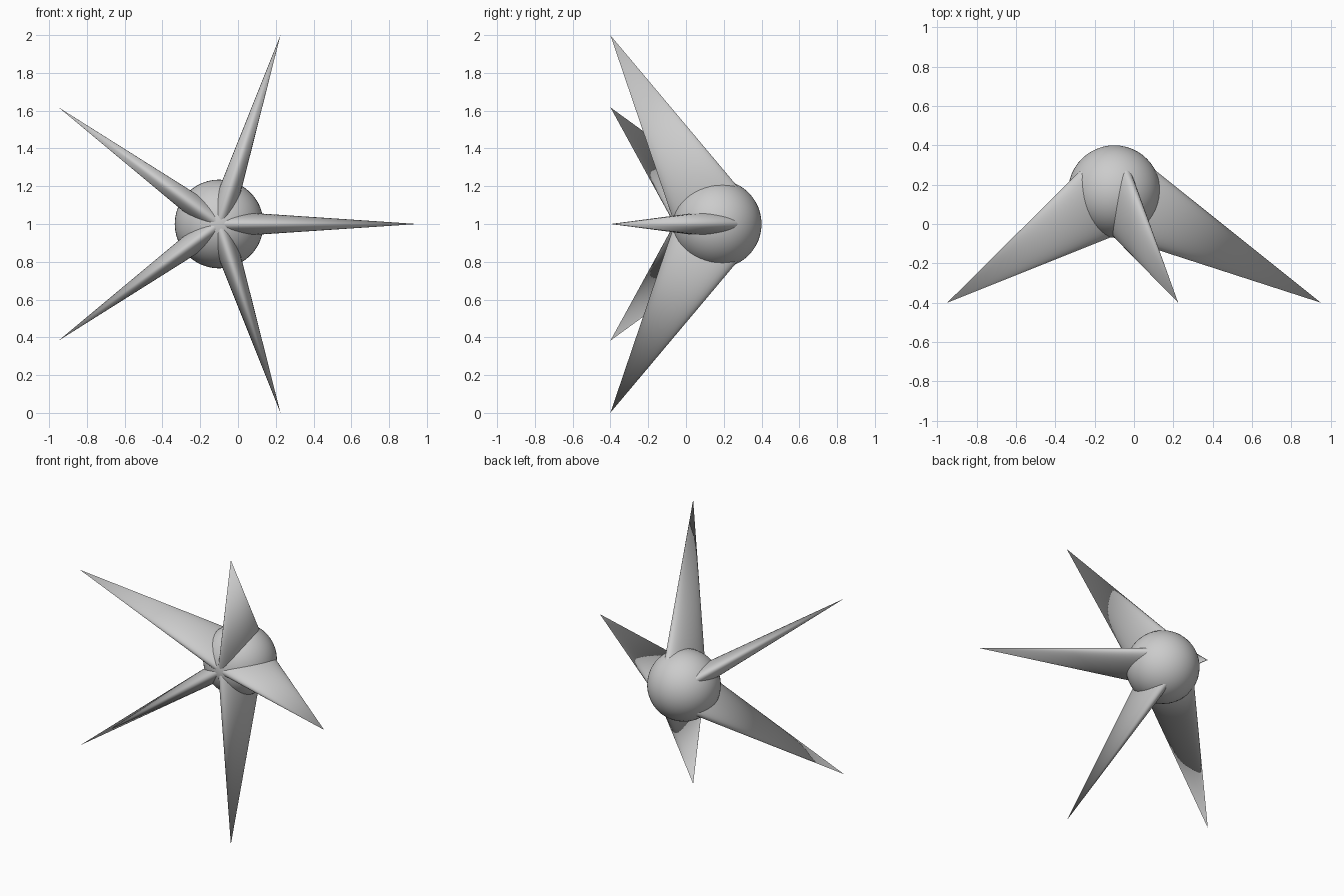
import bpy
from math import cos, sin, radians
from mathutils import Vector, Matrix

if "Cube" in bpy.data.objects:
    bpy.data.objects.remove(bpy.data.objects["Cube"])

CENTER = Vector((-0.1, 0.165, 1.0))
BODY_R = 0.235
TIP_R, TIP_Y = 1.05, -0.4           # tip circle radius and depth
HALF_WIDTH, HALF_DEPTH = 0.07, 0.218  # flattened spike base


# Round core, pole facing front to back
bpy.ops.mesh.primitive_uv_sphere_add(segments=48, ring_count=24, radius=BODY_R,
                                     location=CENTER, rotation=(radians(90), 0, 0))
core = bpy.context.object
core.name = "core"
bpy.ops.object.shade_smooth_by_angle(angle=radians(30))


def add_spike(index):
    """Flattened cone from the core centre to its swept-forward tip."""
    a = radians(72 * index)
    tip = Vector((CENTER.x + TIP_R * cos(a), TIP_Y, CENTER.z + TIP_R * sin(a)))
    axis = tip - CENTER
    length = axis.length
    axis.normalize()
    side = Vector((-sin(a), 0, cos(a)))
    deep = axis.cross(side)
    bpy.ops.mesh.primitive_cone_add(vertices=40, radius1=1, radius2=0, depth=1)
    spike = bpy.context.object
    spike.name = f"spike_{index + 1}"
    frame = Matrix((side, deep, axis)).transposed().to_4x4()
    shape = Matrix.Diagonal((HALF_WIDTH, HALF_DEPTH, length, 1))
    place = Matrix.Translation((CENTER + tip) / 2)
    spike.data.transform(place @ frame @ shape)
    bpy.ops.object.shade_smooth_by_angle(angle=radians(30))


# Five spikes around the front-to-back axis
for i in range(5):
    add_spike(i)
